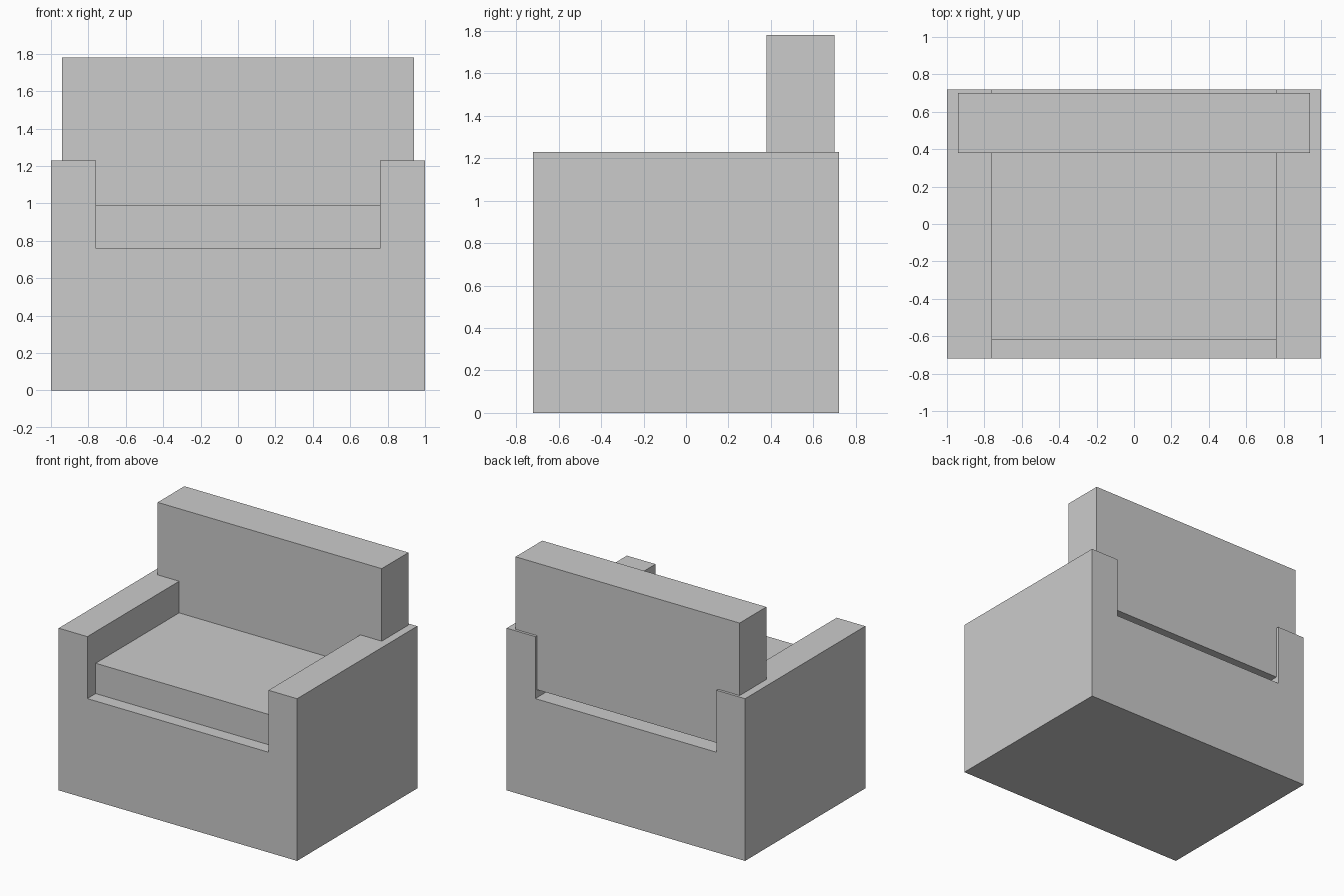
import bpy, bmesh

if "Cube" in bpy.data.objects:
    bpy.data.objects.remove(bpy.data.objects["Cube"])


def extrude_profile(name, profile, y0, y1):
    """Solid made from an x-z outline swept along y."""
    bm = bmesh.new()
    face = bm.faces.new([bm.verts.new((x, y0, z)) for x, z in profile])
    swept = bmesh.ops.extrude_face_region(bm, geom=[face])["geom"]
    verts = [g for g in swept if isinstance(g, bmesh.types.BMVert)]
    bmesh.ops.translate(bm, verts=verts, vec=(0, y1 - y0, 0))
    if not any(f.is_valid and all(abs(v.co.y - y0) < 1e-6 for v in f.verts) for f in bm.faces):
        bm.faces.new([v for v in bm.verts if v not in verts])
    bmesh.ops.recalc_face_normals(bm, faces=bm.faces)
    mesh = bpy.data.meshes.new(name)
    bm.to_mesh(mesh)
    bm.free()
    obj = bpy.data.objects.new(name, mesh)
    bpy.context.collection.objects.link(obj)
    return obj


def block(name, half_width, y0, y1, z0, z1):
    w = half_width
    return extrude_profile(name, [(-w, z0), (w, z0), (w, z1), (-w, z1)], y0, y1)


# Base and both arms: one U-shaped body, right half outline mirrored
half = [(1, 0), (1, 1.23), (0.76, 1.23), (0.76, 0.76)]
outline = half + [(-x, z) for x, z in reversed(half)]
extrude_profile("base_with_arms", outline, -0.72, 0.72)

# Seat cushion between the arms
block("seat_cushion", 0.76, -0.62, 0.40, 0.76, 0.99)

# Backrest, set into the arms with a small gap above the base
block("backrest", 0.94, 0.38, 0.70, 0.82, 1.78)
